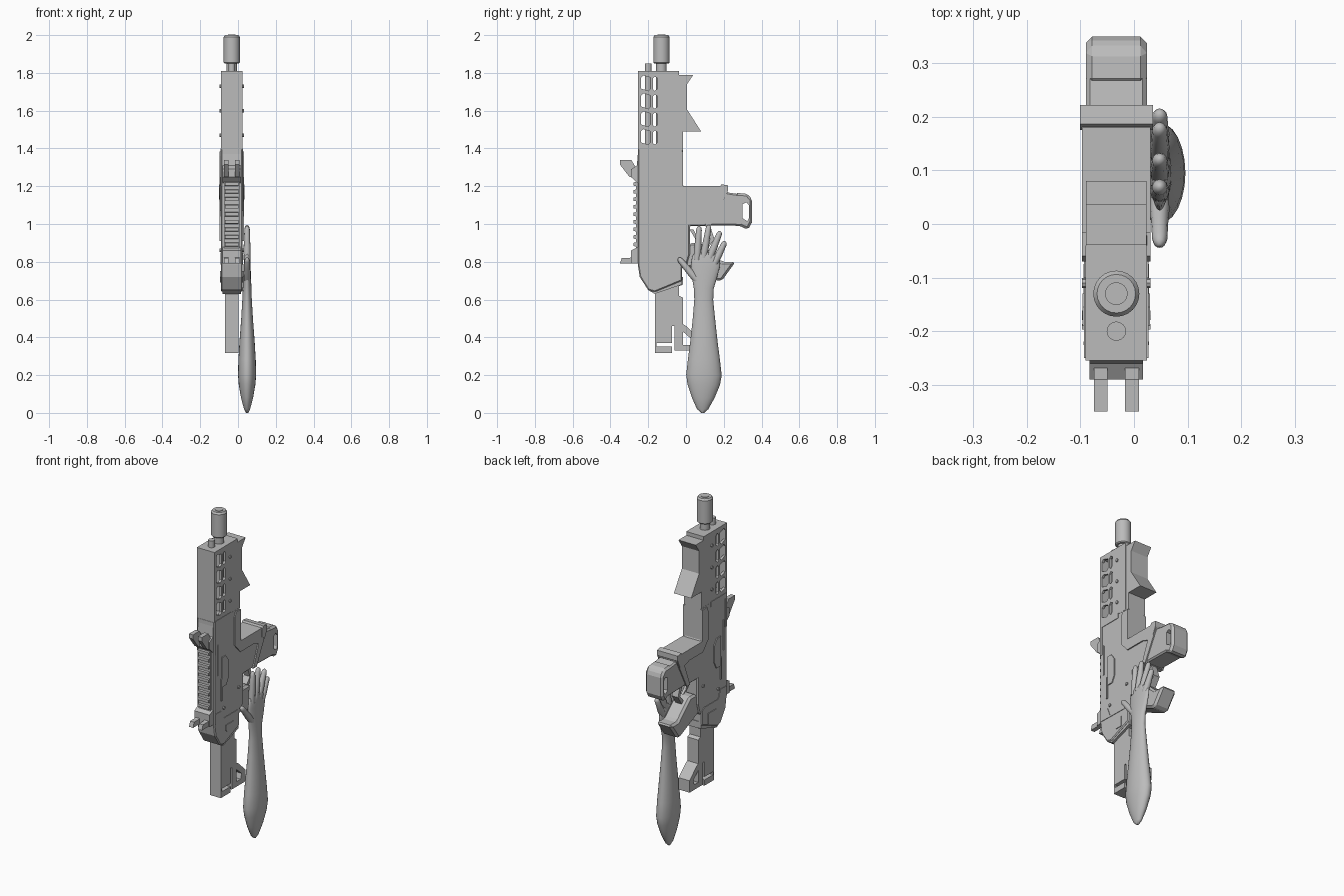
import bpy, bmesh, math
from mathutils import Vector

CX = -0.033          # centre plane of the prop
mat = bpy.data.materials.new("plain_grey")
mat.diffuse_color = (0.5, 0.5, 0.5, 1)


def finish(name, bm, smooth=None):
    bmesh.ops.recalc_face_normals(bm, faces=bm.faces)
    me = bpy.data.meshes.new(name)
    bm.to_mesh(me)
    bm.free()
    me.materials.append(mat)
    ob = bpy.data.objects.new(name, me)
    bpy.context.collection.objects.link(ob)
    if smooth:
        bpy.ops.object.select_all(action='DESELECT')
        ob.select_set(True)
        bpy.context.view_layer.objects.active = ob
        bpy.ops.object.shade_smooth_by_angle(angle=math.radians(smooth))
    return ob


def add_prism(bm, pts, w, cx=CX):
    """Side profile (y, z) extruded across x to half width w."""
    f = bm.faces.new([bm.verts.new((cx - w, y, z)) for y, z in pts])
    r = bmesh.ops.extrude_face_region(bm, geom=[f])
    for v in r['geom']:
        if isinstance(v, bmesh.types.BMVert):
            v.co.x = cx + w


def prism(name, pts, w, cx=CX, bevel=0):
    bm = bmesh.new()
    add_prism(bm, pts, w, cx)
    ob = finish(name, bm)
    if bevel:
        m = ob.modifiers.new("chamfer", 'BEVEL')
        m.width, m.segments, m.limit_method = bevel, 1, 'ANGLE'
    return ob


def rect(y0, y1, z0, z1):
    return [(y0, z0), (y1, z0), (y1, z1), (y0, z1)]


def cut(ob, profiles, w, name):
    bm = bmesh.new()
    for p in profiles:
        add_prism(bm, p, w)
    c = finish(name, bm)
    c.hide_render = True
    m = ob.modifiers.new(name, 'BOOLEAN')
    m.operation, m.object, m.solver = 'DIFFERENCE', c, 'EXACT'
    bpy.context.view_layer.objects.active = ob
    for mod in list(ob.modifiers):
        bpy.ops.object.modifier_apply(modifier=mod.name)
    bpy.data.objects.remove(c)


def loft(name, rings, n=16, smooth=60):
    """rings: (centre, in-plane radius, x radius) joined into a closed tube."""
    bm = bmesh.new()
    cs = [Vector(r[0]) for r in rings]
    d = (cs[-1] - cs[0]).normalized()
    side = d.cross(Vector((1, 0, 0))).normalized()
    loops = []
    for c, (_, a, b) in zip(cs, rings):
        loops.append([bm.verts.new(c + side * a * math.cos(t) + Vector((b * math.sin(t), 0, 0)))
                      for t in [2 * math.pi * i / n for i in range(n)]])
    for p, q in zip(loops, loops[1:]):
        for i in range(n):
            bm.faces.new((p[i], p[(i + 1) % n], q[(i + 1) % n], q[i]))
    bm.faces.new(loops[0])
    bm.faces.new(loops[-1])
    return finish(name, bm, smooth)


def tube(name, y, r, z0, z1, n=24):
    return loft(name, [((CX, y, z0), r, r), ((CX, y, z1), r, r)], n, 35)


# main body
prism("receiver", [(-.255, 1.4), (-.016, 1.4), (-.016, 1.2), (.06, 1.15), (.13, 1.1), (.106, .99),
                   (.02, .99), (.02, .84), (.0, .77), (-.02, .77), (-.02, .7), (-.165, .64),
                   (-.2, .65), (-.245, .72), (-.255, .785)], .057, bevel=.006)

# hollow front guard with window rows, tubes inside
guard = prism("front_guard", rect(-.255, -.04, 1.395, 1.81), .0575)
cut(guard, [rect(-.243, -.085, 1.415, 1.795)], .044, "cavity_cutter")
wins = []
for i in range(4):
    z = 1.42 + i * .095
    wins.append([(-.238, z + .012), (-.2, z), (-.188, z + .012), (-.188, z + .07), (-.226, z + .082), (-.238, z + .07)])
    wins.append([(-.175, z + .008), (-.165, z), (-.15, z + .012), (-.15, z + .066), (-.165, z + .076), (-.175, z + .066)])
cut(guard, wins, .2, "window_cutter")
tube("barrel", -.13, .028, 1.38, 1.86)
tube("gas_tube", -.2, .018, 1.38, 1.85, 16)
loft("muzzle", [((CX, -.13, z), r, r) for z, r in
                [(1.85, .038), (1.855, .043), (1.99, .043), (2.0, .036)]], 24, 30)
tube("muzzle_ring", -.13, .021, 1.98, 2.003)

# stepped fore grip under the front guard
prism("fore_grip", [(-.06, 1.81), (-.037, 1.81), (-.037, 1.788), (.037, 1.788), (.005, 1.74), (.005, 1.607),
                    (.08, 1.49), (-.016, 1.49), (-.016, 1.39), (-.085, 1.39), (-.085, 1.77), (-.06, 1.77)], .0565)

# raised frame strip and feed collar
prism("frame_strip", [(-.06, 1.385), (-.016, 1.385), (-.016, 1.2), (.18, 1.2), (.222, 1.17), (.13, .99),
                      (.1, .99), (.15, 1.12), (.106, 1.135), (-.02, 1.135), (-.07, 1.19), (-.07, 1.36)], .064)
prism("feed_collar", [(.175, 1.19), (.187, 1.21), (.222, 1.205), (.222, 1.178), (.2, 1.13), (.175, 1.15)], .068)

# box below the feed opening, with a windowed end cap
prism("feed_box", [(.05, 1.14), (.2, 1.17), (.3, 1.155), (.3, .99), (.05, .995)], .057, bevel=.008)
cap = prism("feed_box_cap", [(.26, 1.165), (.325, 1.16), (.35, 1.13), (.35, 1.01), (.328, .97), (.26, 1.0)],
            .057, bevel=.012)
cut(cap, [[(.3, 1.03), (.325, 1.015), (.333, 1.03), (.333, 1.1), (.32, 1.115), (.3, 1.105)]], .2, "cap_cutter")
fb = bpy.data.objects["feed_box"]
cut(fb, [rect(.29, .32, 1.02, 1.11)], .2, "box_cutter")

# hand grip, guard loop and lever
prism("hand_grip", [(-.02, .84), (.02, .9), (.08, .9), (.19, .8), (.262, .8), (.19, .7), (.165, .7), (.0, .775)],
      .05, bevel=.012)
prism("guard_loop", [(.1, 1.0), (.125, 1.0), (.15, .92), (.11, .86), (.09, .87), (.13, .92)], .02)
prism("lever", [(.02, .97), (.04, .97), (.06, .93), (.085, .91), (.05, .92)], .008)

# top rail with teeth
prism("rail_base", rect(-.266, -.25, .82, 1.29), .04)
bm = bmesh.new()
for i in range(11):
    z = .84 + i * .04
    add_prism(bm, [(-.262, z), (-.278, z + .003), (-.278, z + .02), (-.262, z + .023)], .036)
finish("rail_teeth", bm)

# pronged sights at both ends of the rail
for s in (-1, 1):
    prism("upper_sight_prong", [(-.35, 1.34), (-.29, 1.34), (-.26, 1.29), (-.26, 1.24), (-.3, 1.25), (-.35, 1.315)],
          .013, CX + s * .029)
    prism("lower_sight_prong", [(-.35, .79), (-.34, .82), (-.3, .82), (-.27, .83), (-.27, .79)], .013, CX + s * .029)
prism("upper_sight_base", [(-.29, 1.25), (-.29, 1.29), (-.26, 1.31), (-.255, 1.37), (-.23, 1.37), (-.23, 1.2), (-.26, 1.22)], .05)
prism("lower_sight_base", [(-.29, .79), (-.29, .86), (-.25, .88), (-.23, .79)], .05)

# side plates, mirrored through the body
plates = [
    ("hex_plate", [(-.19, .99), (-.15, .99), (-.13, 1.03), (-.13, 1.13), (-.155, 1.165), (-.19, 1.165)], .063),
    ("rear_plate", [(-.15, .75), (-.075, .75), (-.075, .69), (-.12, .69), (-.15, .72)], .061),
    ("port_plate", rect(-.197, -.187, .91, 1.04), .064),
    ("long_slot", rect(-.226, -.219, 1.07, 1.25), .061),
    ("body_band", [(-.25, .79), (-.25, .85), (-.19, .85), (-.17, .80), (-.04, .8), (-.02, .785)], .060),
    ("hinge_plate", [(-.25, 1.2), (-.25, 1.4), (-.1, 1.4), (-.1, 1.37), (-.235, 1.37), (-.235, 1.2)], .060),
]
for name, pts, w in plates:
    prism(name, pts, w)

# cross pins
for i, (y, z) in enumerate([(-.11, 1.6), (-.11, 1.73), (-.11, 1.47), (-.17, .86), (-.03, .93)]):
    bm = bmesh.new()
    add_prism(bm, [(y + .009 * math.cos(k * math.pi / 4), z + .009 * math.sin(k * math.pi / 4)) for k in range(8)], .064)
    finish("cross_pin", bm)

# shoulder stock with slot and brace
prism("stock_root", [(-.23, .72), (-.02, .74), (-.02, .68), (-.165, .63), (-.2, .65)], .05)
prism("stock", [(-.165, .72), (-.016, .72), (-.016, .68), (-.037, .67), (-.037, .62), (-.016, .61), (-.016, .33),
                (-.062, .33), (-.062, .46), (-.075, .46), (-.075, .37), (-.155, .37), (-.155, .352),
                (-.075, .352), (-.075, .318), (-.165, .318)], .036)
prism("stock_brace", [(-.016, .47), (.0, .46), (.065, .4), (.065, .33), (-.016, .33), (-.016, .36),
                      (.02, .36), (.03, .39), (-.016, .43)], .036)

# forearm and palm
AX = .048
arm = [(.0, .088, .008, .006), (.02, .088, .03, .016), (.08, .091, .06, .032), (.15, .094, .086, .044),
       (.2, .095, .094, .048), (.28, .095, .085, .046), (.38, .095, .072, .04), (.5, .095, .059, .031),
       (.6, .094, .05, .025), (.66, .094, .053, .023), (.72, .098, .067, .021), (.78, .103, .078, .018),
       (.83, .105, .072, .015), (.85, .107, .055, .01)]
loft("forearm_and_palm", [((AX, y, z), a, b) for z, y, a, b in arm], 24)

# fingers and thumb
digits = {"index_finger": ((.058, .81), (.07, .99)), "middle_finger": ((.092, .82), (.122, .995)),
          "ring_finger": ((.125, .82), (.182, .962)), "little_finger": ((.15, .79), (.208, .908)),
          "thumb": ((.06, .70), (-.04, .82))}
for name, (a, b) in digits.items():
    at = lambda t: (AX, a[0] + (b[0] - a[0]) * t, a[1] + (b[1] - a[1]) * t)
    loft(name, [(at(t), r, r * .95) for t, r in
                [(0, .018), (.35, .019), (.6, .0165), (.88, .015), (.96, .011), (1, .004)]], 12)
